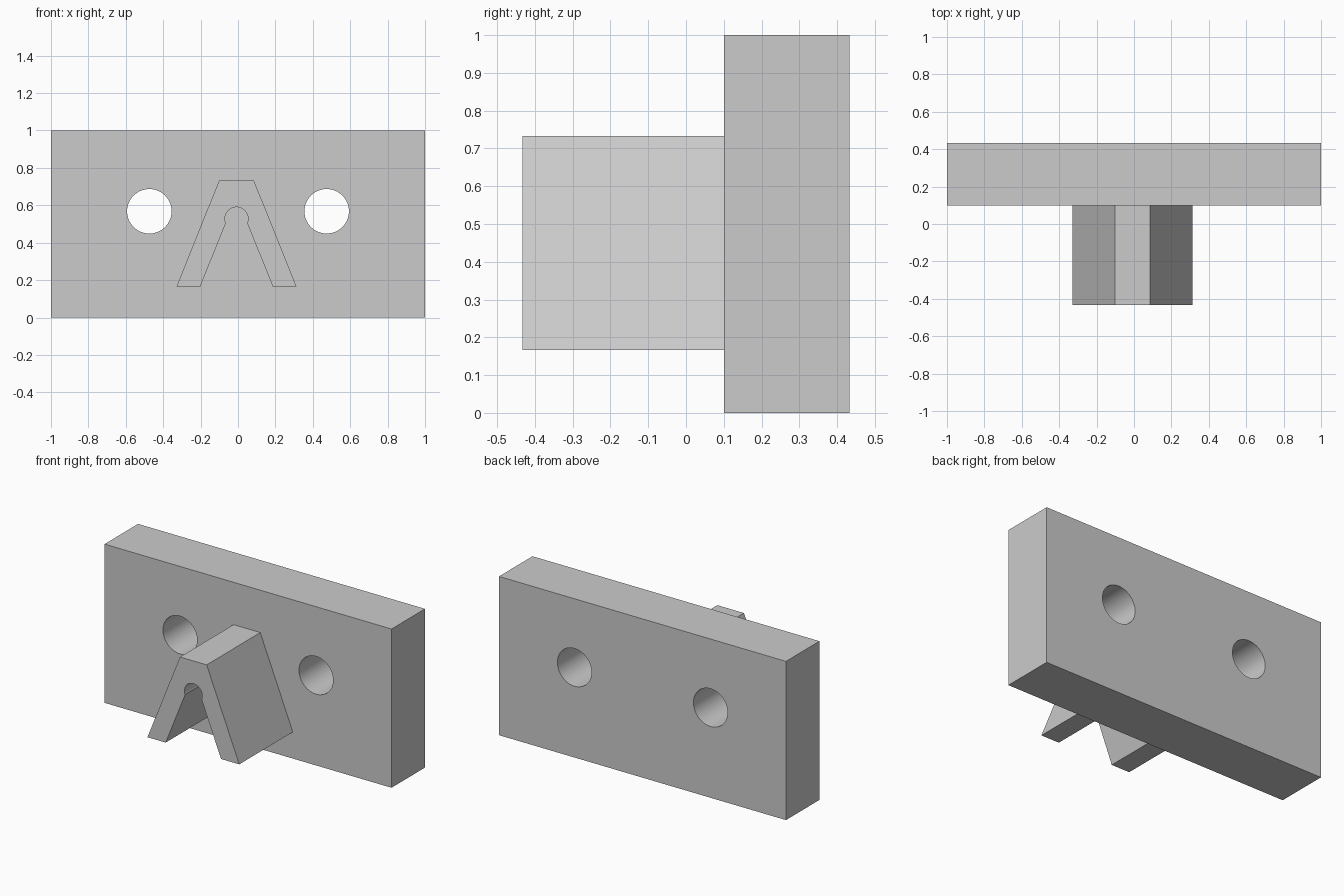
import bpy
import bmesh
from math import cos, sin, radians

cube = bpy.data.objects.get("Cube")
if cube:
    bpy.data.objects.remove(cube, do_unlink=True)

grey = bpy.data.materials.new("plain grey")
grey.use_nodes = True
colour = (0.6, 0.6, 0.6, 1)
grey.diffuse_color = colour
grey.node_tree.nodes["Principled BSDF"].inputs["Base Color"].default_value = colour


def extrude_profile(name, points, y_front, y_back):
    """Solid from an x-z outline, extruded along y."""
    bm = bmesh.new()
    face = bm.faces.new([bm.verts.new((x, y_front, z)) for x, z in points])
    new = bmesh.ops.extrude_face_region(bm, geom=[face])["geom"]
    verts = [v for v in new if isinstance(v, bmesh.types.BMVert)]
    bmesh.ops.translate(bm, verts=verts, vec=(0, y_back - y_front, 0))
    bmesh.ops.recalc_face_normals(bm, faces=bm.faces)
    mesh = bpy.data.meshes.new(name)
    bm.to_mesh(mesh)
    bm.free()
    mesh.materials.append(grey)
    obj = bpy.data.objects.new(name, mesh)
    bpy.context.collection.objects.link(obj)
    return obj


def arc(cx, cz, r, start, end, steps):
    angles = [radians(start + (end - start) * i / steps) for i in range(steps + 1)]
    return [(cx + r * cos(a), cz + r * sin(a)) for a in angles]


def activate(obj):
    bpy.ops.object.select_all(action="DESELECT")
    obj.select_set(True)
    bpy.context.view_layer.objects.active = obj


FRONT, JOIN, BACK = -0.433, 0.1, 0.433

# Back plate with two round through holes
plate = extrude_profile("back_plate", [(-1, 0), (1, 0), (1, 1), (-1, 1)], JOIN, BACK)
activate(plate)
for side in (-1, 1):
    circle = arc(side * 0.474, 0.568, 0.119, 0, 360, 64)[:-1]
    cutter = extrude_profile("hole_cutter", circle, JOIN - 0.1, BACK + 0.1)
    cutter.hide_render = True
    cut = plate.modifiers.new("hole", "BOOLEAN")
    cut.operation = "DIFFERENCE"
    cut.solver = "EXACT"
    cut.object = cutter
    bpy.ops.object.modifier_apply(modifier=cut.name)
    bpy.data.objects.remove(cutter, do_unlink=True)

# Splayed bracket with a keyhole slot between its legs
mid, top, bottom = -0.008, 0.733, 0.167
outline = [(mid - 0.093, top), (mid - 0.32, bottom), (mid - 0.193, bottom)]
outline += arc(mid, 0.528, 0.062, 202, -22, 32)
outline += [(mid + 0.193, bottom), (mid + 0.32, bottom), (mid + 0.093, top)]
bracket = extrude_profile("splayed_bracket", outline, FRONT, JOIN)

# Smooth round walls, crisp edges
for obj in (plate, bracket):
    activate(obj)
    bpy.ops.object.shade_smooth_by_angle(angle=radians(20))
